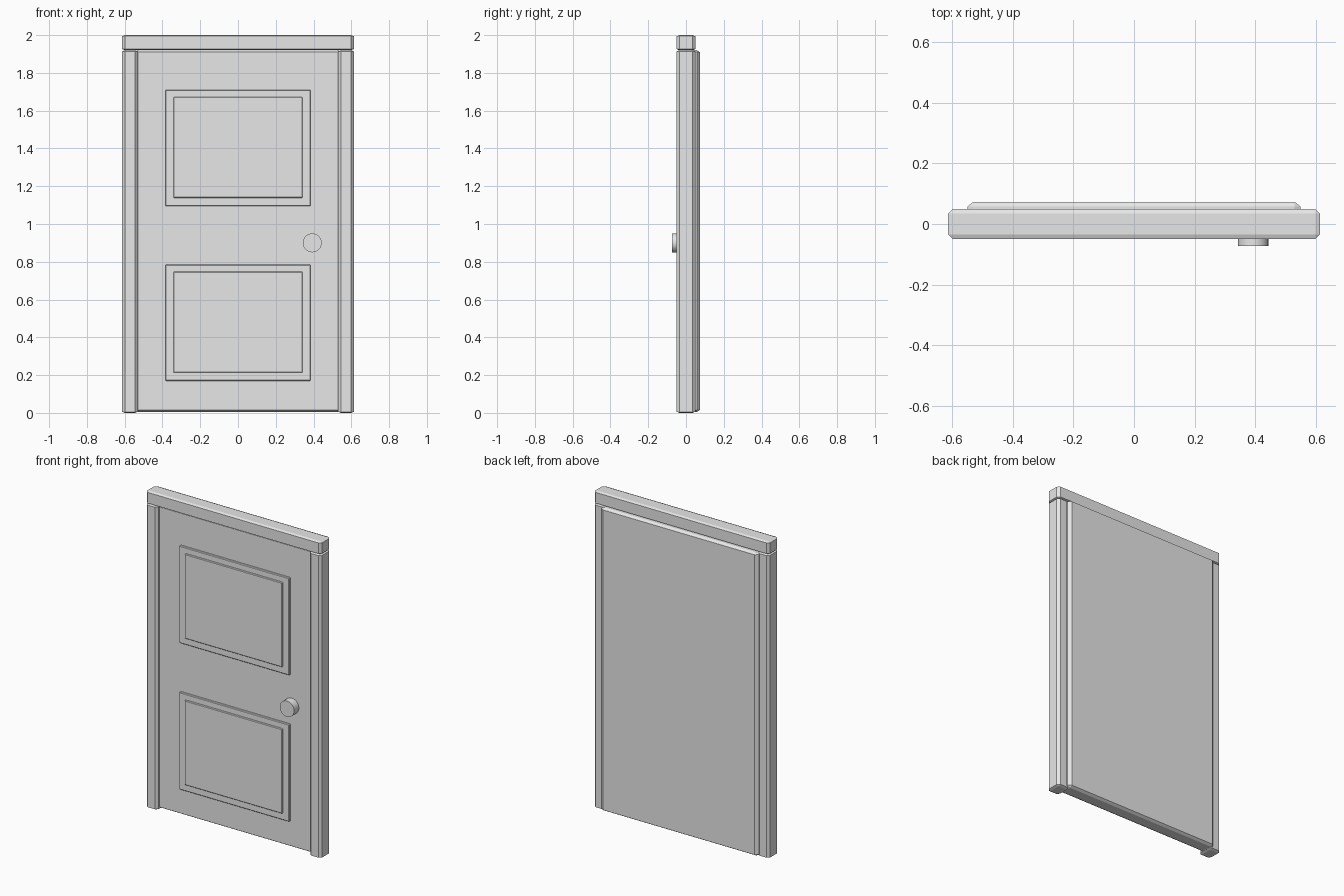
import bpy
import bmesh
from mathutils import Vector

old = bpy.data.objects.get("Cube")
if old:
    bpy.data.objects.remove(old, do_unlink=True)

grey = bpy.data.materials.new("plain_grey")
grey.use_nodes = True
GREY = (0.8, 0.8, 0.8, 1)
grey.diffuse_color = GREY
grey.node_tree.nodes["Principled BSDF"].inputs["Base Color"].default_value = GREY


def finish(name, bm):
    mesh = bpy.data.meshes.new(name)
    bm.to_mesh(mesh)
    bm.free()
    mesh.materials.append(grey)
    obj = bpy.data.objects.new(name, mesh)
    bpy.context.collection.objects.link(obj)
    return obj


def chamfered_box(name, low, high, cut):
    """Box between two corners, chamfered by a separate amount on each axis."""
    low, high, cut = Vector(low), Vector(high), Vector(cut)
    size = high - low
    bm = bmesh.new()
    bmesh.ops.create_cube(bm, size=1)
    bmesh.ops.scale(bm, vec=[s / c for s, c in zip(size, cut)], verts=bm.verts)
    bmesh.ops.bevel(bm, geom=bm.edges[:], offset=1, segments=1,
                    profile=0.5, affect='EDGES')
    bmesh.ops.scale(bm, vec=cut, verts=bm.verts)
    bmesh.ops.translate(bm, vec=(low + high) / 2, verts=bm.verts)
    return finish(name, bm)


# Frame: two posts and a header
half, depth, head = 0.613, 0.05, 1.92
for side, a, b in (("left", 0.53, half), ("right", -half, -0.53)):
    chamfered_box(side + "_post", (a, -depth, 0), (b, depth, head),
                  (0.015, 0.015, 0.006))
chamfered_box("header", (-half, -depth, head), (half, depth, 2),
              (0.015, 0.015, 0.006))

# Door slab, set back from the frame and standing out behind it
face = -0.025
chamfered_box("door_slab", (-0.55, face, 0.005), (0.55, 0.073, head),
              (0.02, 0.016, 0.01))

# Two stepped raised panels
for name, bottom in (("lower", 0.17), ("upper", 1.095)):
    top = bottom + 0.615
    chamfered_box(name + "_panel_border", (-0.385, face - 0.013, bottom),
                  (0.385, face + 0.02, top), (0.004, 0.004, 0.004))
    rim = 0.043
    chamfered_box(name + "_panel_centre", (-0.385 + rim, face - 0.022, bottom + rim),
                  (0.385 - rim, face + 0.01, top - rim + 0.006),
                  (0.004, 0.004, 0.004))

# Round knob
bm = bmesh.new()
bmesh.ops.create_cone(bm, cap_ends=True, segments=32, radius1=0.05,
                      radius2=0.05, depth=0.06)
knob = finish("knob", bm)
knob.rotation_euler.x = 1.5708
knob.location = (0.393, -0.043, 0.9)
bpy.context.view_layer.objects.active = knob
knob.select_set(True)
bpy.ops.object.shade_smooth_by_angle()
